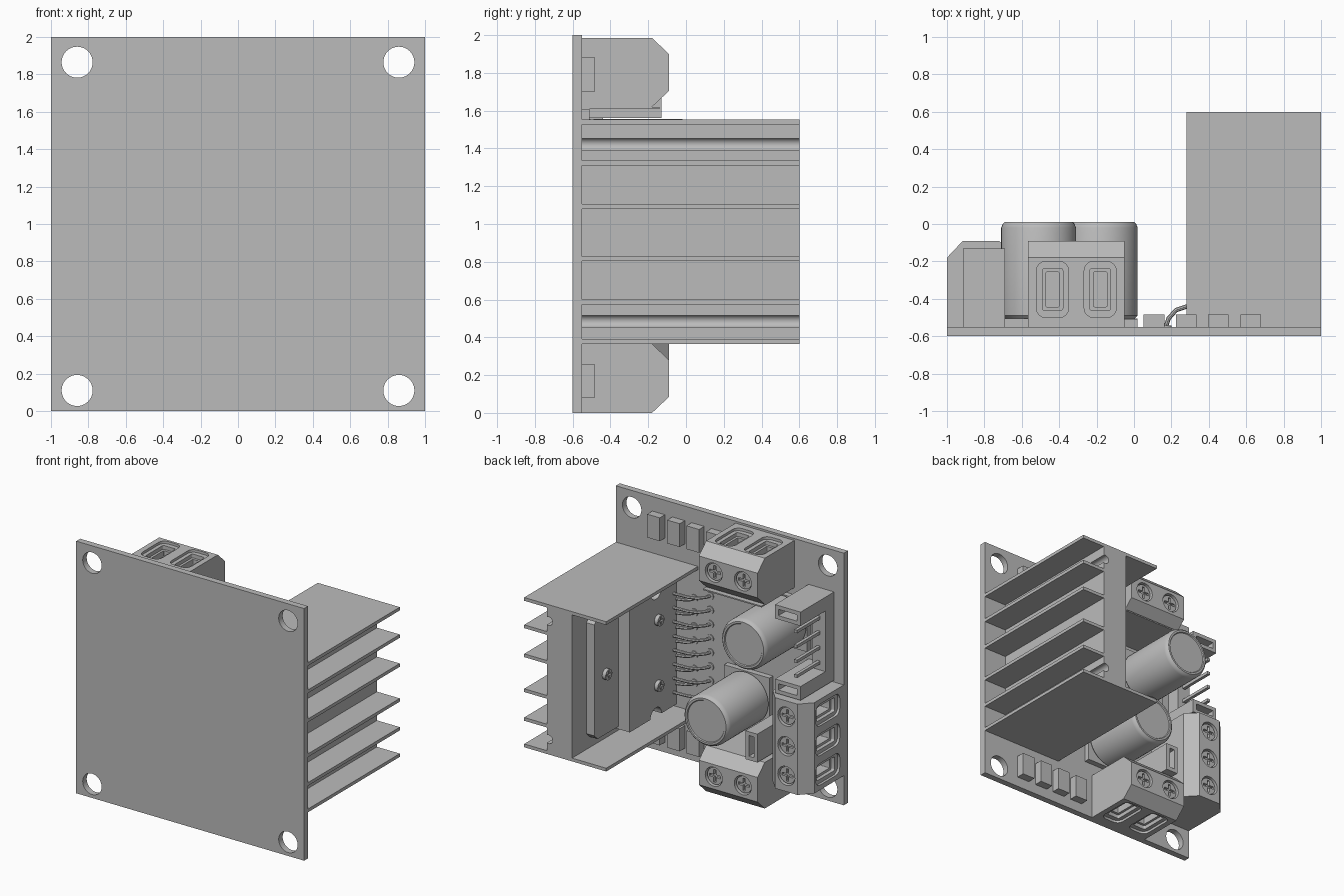
import bpy, bmesh, math
from mathutils import Matrix, Vector

if "Cube" in bpy.data.objects:
    bpy.data.objects.remove(bpy.data.objects["Cube"])

grey = bpy.data.materials.new("plain_grey")
grey.use_nodes = True
grey.diffuse_color = (0.5, 0.5, 0.5, 1)
grey.node_tree.nodes["Principled BSDF"].inputs["Base Color"].default_value = (0.5, 0.5, 0.5, 1)


def finish(name, bm, smooth=False):
    bmesh.ops.recalc_face_normals(bm, faces=bm.faces)
    mesh = bpy.data.meshes.new(name)
    bm.to_mesh(mesh)
    bm.free()
    obj = bpy.data.objects.new(name, mesh)
    bpy.context.collection.objects.link(obj)
    mesh.materials.append(grey)
    if smooth:
        shade(obj)
    return obj


def shade(obj):
    bpy.ops.object.select_all(action='DESELECT')
    obj.select_set(True)
    bpy.context.view_layer.objects.active = obj
    bpy.ops.object.shade_smooth_by_angle(angle=math.radians(35))


def add_box(bm, x, y, z):
    """Each argument is a (low, high) range."""
    size = [b - a for a, b in (x, y, z)]
    mid = [(a + b) / 2 for a, b in (x, y, z)]
    bmesh.ops.create_cube(bm, size=1, matrix=Matrix.Translation(mid) @ Matrix.Diagonal((*size, 1)))


def box(name, x, y, z):
    bm = bmesh.new()
    add_box(bm, x, y, z)
    return finish(name, bm)


def add_cyl(bm, centre, r, depth, axis, sides=32):
    turn = Vector((0, 0, 1)).rotation_difference(Vector(axis)).to_matrix().to_4x4()
    bmesh.ops.create_cone(bm, cap_ends=True, segments=sides, radius1=r, radius2=r,
                          depth=depth, matrix=Matrix.Translation(centre) @ turn)


def add_prism(bm, points, direction):
    face = bm.faces.new([bm.verts.new(p) for p in points])
    out = bmesh.ops.extrude_face_region(bm, geom=[face])
    bmesh.ops.translate(bm, vec=direction,
                        verts=[v for v in out["geom"] if isinstance(v, bmesh.types.BMVert)])


def cut(obj, bm):
    """Subtract a bmesh from an object and keep the result as its mesh."""
    tool = finish("cutter", bm)
    tool.hide_render = True
    mod = obj.modifiers.new("cut", 'BOOLEAN')
    mod.operation, mod.solver, mod.object = 'DIFFERENCE', 'EXACT', tool
    bpy.context.view_layer.update()
    deps = bpy.context.evaluated_depsgraph_get()
    mesh = bpy.data.meshes.new_from_object(obj.evaluated_get(deps))
    obj.modifiers.clear()
    obj.data = mesh
    bpy.data.objects.remove(tool)


def screw(name, place, r):
    """Cross-head screw whose top points along the local z axis."""
    bm = bmesh.new()
    add_cyl(bm, (0, 0, 0), r, 0.04, (0, 0, 1), 24)
    obj = finish(name, bm)
    a, b = r * 0.75, r * 0.16
    for x, y in ((a, b), (b, a)):
        bm = bmesh.new()
        add_box(bm, (-x, x), (-y, y), (0, 0.05))
        cut(obj, bm)
    shade(obj)
    obj.matrix_world = place


# Circuit board with four mounting holes
BACK = -0.55
board = box("circuit_board", (-1, 1), (-0.6, BACK), (0, 2))
bm = bmesh.new()
for x in (-0.86, 0.86):
    for z in (0.11, 1.865):
        add_cyl(bm, (x, -0.575, z), 0.083, 0.2, (0, 1, 0), 40)
cut(board, bm)
shade(board)

# Heat sink: upright plate with screw channels, two wide fins and four short fins
plate = box("heat_sink_plate", (0.58, 0.8), (BACK, 0.6), (0.37, 1.545))
bm = bmesh.new()
for z in (0.485, 1.422):
    add_cyl(bm, (0.785, 0, z), 0.034, 2, (0, 1, 0), 24)
cut(plate, bm)
shade(plate)
for i, z in enumerate((0.365, 0.575, 0.803, 1.08, 1.31, 1.527)):
    box(f"heat_sink_fin_{i + 1}", (0.28 if i in (0, 5) else 0.79, 1), (BACK, 0.6), (z, z + 0.026))

# Power chip: metal tab with cut corners, thick body with end notches
MID = 0.957
bm = bmesh.new()
tab = [(0.12, -0.48), (0.38, -0.48), (0.42, -0.44), (0.42, 0.44), (0.38, 0.48), (0.12, 0.48)]
add_prism(bm, [(0.51, y, MID + z) for y, z in tab], (0.07, 0, 0))
finish("chip_tab", bm)
body = box("chip_body", (0.41, 0.58), (-0.47, 0.12), (MID - 0.5, MID + 0.5))
bm = bmesh.new()
for s in (-1, 1):
    add_cyl(bm, (0.41, -0.21, MID + s * 0.5), 0.07, 0.14, (1, 0, 0), 24)
cut(body, bm)
shade(body)
face_left = Matrix.Rotation(-math.pi / 2, 4, 'Y')
for i, (x, y, dz) in enumerate(((0.51, 0.28, 0), (0.41, -0.23, 0.26), (0.41, -0.23, -0.26))):
    screw(f"chip_screw_{i + 1}", Matrix.Translation((x - 0.01, y, MID + dz)) @ face_left, 0.042)

# Bent chip legs in two staggered rows, with solder rings
curve = bpy.data.curves.new("chip_legs", 'CURVE')
curve.dimensions, curve.bevel_depth, curve.bevel_resolution = '3D', 0.012, 2
outer = [(0.17, BACK), (0.185, -0.505), (0.225, -0.46), (0.29, -0.438), (0.43, -0.43)]
inner = [(0.31, BACK), (0.32, -0.51), (0.35, -0.485), (0.43, -0.46)]
rings = bmesh.new()
for i in range(15):
    z = MID + (i - 7) * 0.056
    path = inner if i % 2 else outer
    spline = curve.splines.new('POLY')
    spline.points.add(len(path) - 1)
    for p, (x, y) in zip(spline.points, path):
        p.co = (x, y, z, 1)
    add_cyl(rings, (path[0][0], BACK, z), 0.03, 0.016, (0, 1, 0), 16)
finish("solder_rings", rings, True)
temp = bpy.data.objects.new("leg_path", curve)
bpy.context.collection.objects.link(temp)
bpy.context.view_layer.update()
legs = bpy.data.meshes.new_from_object(temp.evaluated_get(bpy.context.evaluated_depsgraph_get()))
bpy.data.objects.remove(temp)
legs.materials.clear()
legs.materials.append(grey)
legs_obj = bpy.data.objects.new("chip_legs", legs)
bpy.context.collection.objects.link(legs_obj)
shade(legs_obj)


# Round capacitors on square bases
def capacitor(name, x, z):
    r = 0.2
    profile = [(0, -0.51), (r - 0.02, -0.51), (r, -0.49), (r, -0.02), (r - 0.008, 0),
               (r - 0.02, 0.012), (r - 0.035, 0.012), (r - 0.04, 0.004), (0, 0.004)]
    bm = bmesh.new()
    verts = [bm.verts.new((x + a, y, z)) for a, y in profile]
    edges = [bm.edges.new(pair) for pair in zip(verts, verts[1:])]
    bmesh.ops.spin(bm, geom=verts + edges, cent=(x, 0, z), axis=(0, 1, 0),
                   angle=math.tau, steps=48)
    bmesh.ops.remove_doubles(bm, verts=bm.verts, dist=0.0005)
    finish(name, bm, True)
    box(name + "_base", (x - r, x + r), (BACK, -0.505), (z - r, z + r))


capacitor("upper_capacitor", -0.51, 1.355)
capacitor("lower_capacitor", -0.18, 0.66)


# Screw terminals: modelled opening upwards, then turned about y
def rounded_slot(w, h, r, bottom, x):
    pts = []
    for k, (sx, sy) in enumerate(((1, 1), (-1, 1), (-1, -1), (1, -1))):
        for j in range(5):
            a = (k + j / 4) * math.pi / 2
            pts.append((x + sx * (w / 2 - r) + r * math.cos(a),
                        -0.35 + sy * (h / 2 - r) + r * math.sin(a), bottom))
    return pts


def terminal(name, ways, pitch, width, place):
    shape = [(BACK, 0), (-0.18, 0), (-0.09, 0.085), (-0.09, 0.28), (-0.18, 0.365), (BACK, 0.365)]
    bm = bmesh.new()
    add_prism(bm, [(-width / 2, y, z) for y, z in shape], (width, 0, 0))
    obj = finish(name, bm)
    xs = [(i - (ways - 1) / 2) * pitch for i in range(ways)]
    for w, h, r, deep in ((0.172, 0.3, 0.05, 0.02), (0.11, 0.225, 0.012, 0.05), (0.072, 0.185, 0.005, 0.2)):
        bm = bmesh.new()
        for x in xs:
            add_prism(bm, rounded_slot(w, h, r, 0.365 - deep, x), (0, 0, 0.4))
        cut(obj, bm)
    bm = bmesh.new()
    for x in xs:
        add_cyl(bm, (x, -0.09, 0.182), 0.075, 0.1, (0, 1, 0), 28)
    cut(obj, bm)
    shade(obj)
    obj.matrix_world = place
    for i, x in enumerate(xs):
        spot = Matrix.Translation((x, -0.125, 0.182)) @ Matrix.Rotation(-math.pi / 2, 4, 'X')
        screw(f"{name}_screw_{i + 1}", place @ spot, 0.066)


def turned(x, z, degrees):
    return Matrix.Translation((x, 0, z)) @ Matrix.Rotation(math.radians(degrees), 4, 'Y')


terminal("top_terminal", 2, 0.255, 0.515, turned(-0.308, 1.62, 0))
terminal("bottom_terminal", 2, 0.255, 0.515, turned(-0.308, 0.365, 180))
terminal("side_terminal", 3, 0.235, 0.72, turned(-0.635, 0.595, -90))
box("top_terminal_lip", (-0.565, -0.05), (BACK, -0.14), (1.61, 1.62))


# Jumper caps with a slot in the outer end
def jumper(name, x, z):
    obj = box(name, x, (BACK, -0.13), z)
    bm = bmesh.new()
    add_box(bm, (x[0] + 0.03, x[1] - 0.03), (-0.3, 0), (z[0] + 0.03, z[1] - 0.03))
    cut(obj, bm)


jumper("upper_jumper", (-0.915, -0.69), (1.56, 1.67))
jumper("middle_jumper", (-0.915, -0.69), (0.97, 1.08))
jumper("lower_jumper", (-0.535, -0.43), (0.375, 0.6))

# Pin header between the jumpers
box("header_base", (-0.915, -0.8), (BACK, -0.44), (1.08, 1.56))
for i in range(4):
    z = 1.14 + i * 0.118
    box(f"header_pin_{i + 1}", (-0.87, -0.845), (-0.45, -0.15), (z - 0.012, z + 0.012))

# Small surface parts along the top and bottom edges
for row, z in (("bottom", (0.08, 0.26)), ("top", (1.7, 1.885))):
    for i, x in enumerate((0.052, 0.225, 0.395, 0.57)):
        box(f"{row}_small_part_{i + 1}", (x, x + 0.11), (BACK, -0.485), z)
box("centre_small_part", (-0.06, 0.02), (BACK, -0.51), (1.47, 1.61))
